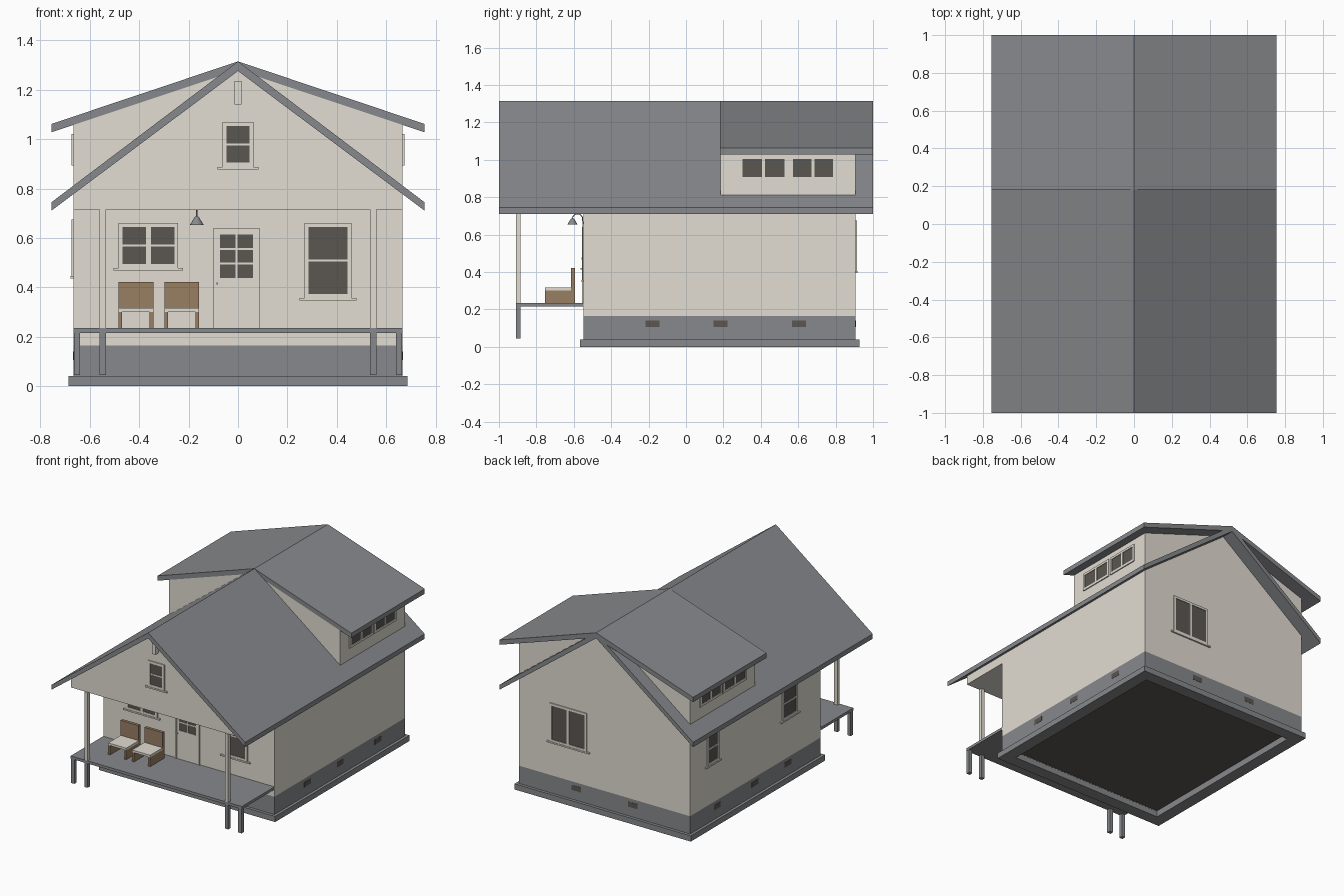
import bpy, bmesh, math
from mathutils import Matrix, Vector

if "Cube" in bpy.data.objects:
    bpy.data.objects.remove(bpy.data.objects["Cube"])


def material(name, rgb):
    m = bpy.data.materials.new(name)
    lin = [((c / 255 + 0.055) / 1.055) ** 2.4 for c in rgb]
    m.diffuse_color = (*lin, 1)
    m.use_nodes = True
    m.node_tree.nodes["Principled BSDF"].inputs["Base Color"].default_value = m.diffuse_color
    return m


CREAM = material("cream siding", (226, 221, 210))
GREY = material("slate grey", (135, 137, 140))
DARK = material("dark glass", (91, 87, 82))
WOOD = material("brown wood", (153, 126, 99))


def finish(name, bm, mat):
    bmesh.ops.recalc_face_normals(bm, faces=bm.faces)
    me = bpy.data.meshes.new(name)
    bm.to_mesh(me)
    bm.free()
    me.materials.append(mat)
    ob = bpy.data.objects.new(name, me)
    bpy.context.collection.objects.link(ob)
    return ob


def boxes(name, mat, items, matrix=Matrix()):
    """Each item is (x0, x1, y0, y1, z0, z1)."""
    bm = bmesh.new()
    for x0, x1, y0, y1, z0, z1 in items:
        size = Matrix.Diagonal((x1 - x0, y1 - y0, z1 - z0, 1))
        mid = Vector(((x0 + x1) / 2, (y0 + y1) / 2, (z0 + z1) / 2))
        bmesh.ops.create_cube(bm, size=1, matrix=matrix @ Matrix.Translation(mid) @ size)
    return finish(name, bm, mat)


def prism(name, mat, pts, y0, y1):
    """Extrude an x-z profile along y."""
    bm = bmesh.new()
    f = bm.faces.new([bm.verts.new((x, y0, z)) for x, z in pts])
    r = bmesh.ops.extrude_face_region(bm, geom=[f])
    bmesh.ops.translate(bm, vec=(0, y1 - y0, 0),
                        verts=[v for v in r["geom"] if isinstance(v, bmesh.types.BMVert)])
    return finish(name, bm, mat)


def ring(x, y0, y1, w, z0, z1):
    return [(-x, x, y0, y0 + w, z0, z1), (-x, x, y1 - w, y1, z0, z1),
            (-x, -x + w, y0 + w, y1 - w, z0, z1), (x - w, x, y0 + w, y1 - w, z0, z1)]


W, BACK, FRONT, PORCH = 0.667, 0.907, -0.547, -0.91

# foundation
boxes("footing", GREY, ring(0.687, -0.568, 0.928, 0.085, 0, 0.04))
boxes("foundation_wall", GREY, ring(W, FRONT, BACK, 0.065, 0.04, 0.165))
boxes("crawl_space_ceiling", DARK, [(-0.62, 0.62, FRONT + 0.04, BACK - 0.04, 0.045, 0.053)])

# house body, upper gable over the porch, and dormer
boxes("lower_walls", CREAM, [(-W, W, FRONT, BACK, 0.165, 0.715)])
prism("upper_gable_walls", CREAM,
      [(-W, 0.715), (W, 0.715), (W, 0.793), (0, 1.295), (-W, 0.793)], PORCH + 0.005, BACK)
prism("dormer_walls", CREAM,
      [(-W, 0.76), (W, 0.76), (W, 1.07), (0, 1.295), (-W, 1.07)], 0.185, BACK)


# roofs
def roof(name, y0, y1, eave, t):
    x, top = 0.755, 1.315
    prism(name, GREY, [(-x, eave), (0, top), (x, eave), (x, eave - 0.034), (0, top - t), (-x, eave - 0.034)],
          y0, y1)


roof("main_roof", -1, 1, 0.745, 0.039)
roof("dormer_roof", 0.183, 1, 1.062, 0.035)
boxes("gable_bracket", CREAM, [(-0.014, 0.014, -0.94, PORCH + 0.01, 1.14, 1.235)])

# porch
boxes("porch_deck", GREY, [(-W, W, PORCH, FRONT, 0.216, 0.235)])
boxes("porch_legs", GREY, [(a, a + 0.026, PORCH, PORCH + 0.026, 0.045, 0.216)
                           for a in (-0.665, -0.561, 0.535, 0.639)])
boxes("porch_posts", CREAM, [(a, a + 0.026, PORCH, PORCH + 0.026, 0.235, 0.716)
                             for a in (-0.561, 0.535)])


# windows: local x runs along the wall, -y points outwards
def wall_matrix(side, offset):
    angle = {"front": 0, "right": 90, "back": 180, "left": 270}[side]
    return Matrix.Rotation(math.radians(angle), 4, "Z") @ Matrix.Translation((0, -offset, 0))


def window(name, side, offset, u0, u1, z0, z1, cols, rows, gu=0.01, m=0.016, sill=True):
    mat = wall_matrix(side, offset)
    d, g = -0.007, 0.009
    bars = [(u0, u0 + m, d, 0.002, z0, z1), (u1 - m, u1, d, 0.002, z0, z1),
            (u0 + m, u1 - m, d, 0.002, z0, z0 + m), (u0 + m, u1 - m, d, 0.002, z1 - m, z1)]
    for i in range(1, cols):
        c = u0 + m + (u1 - u0 - 2 * m) * i / cols
        bars.append((c - gu / 2, c + gu / 2, d, 0.002, z0 + m, z1 - m))
    for i in range(1, rows):
        c = z0 + m + (z1 - z0 - 2 * m) * i / rows
        bars.append((u0 + m, u1 - m, d + 0.001, 0.002, c - g / 2, c + g / 2))
    if sill:
        bars.append((u0 - 0.02, u1 + 0.02, -0.011, 0.002, z0 - 0.01, z0))
    boxes(name + "_frame", CREAM, bars, mat)
    boxes(name + "_glass", DARK, [(u0 + m, u1 - m, -0.003, 0.002, z0 + m, z1 - m)], mat)


window("double_front_window", "front", -FRONT, -0.484, -0.242, 0.478, 0.66, 2, 2, 0.02)
window("tall_front_window", "front", -FRONT, 0.27, 0.46, 0.357, 0.66, 1, 2)
window("gable_window", "front", -PORCH - 0.005, -0.063, 0.063, 0.888, 1.07, 1, 2, m=0.017)
window("back_window", "back", BACK, -0.425, -0.135, 0.405, 0.675, 2, 1, 0.02)
window("small_left_window", "left", W, -0.72, -0.59, 0.445, 0.675, 1, 2)
window("left_window", "left", W, 0.115, 0.285, 0.445, 0.675, 1, 2)
for side, s in (("right", 1), ("left", -1)):
    for i, (a, b) in enumerate(((0.285, 0.543), (0.557, 0.802))):
        u0, u1 = sorted((a * s, b * s))
        window(f"{side}_dormer_window_{i + 1}", side, W, u0, u1, 0.893, 1.02, 2, 1, 0.016, sill=False)

# front door
window("door_light", "front", -FRONT, -0.089, 0.076, 0.422, 0.63, 2, 3, 0.008, sill=False)
boxes("door_panel", CREAM, [(-0.089, 0.076, FRONT - 0.005, FRONT, 0.235, 0.422)])
boxes("door_trim", CREAM, [(-0.1, -0.089, FRONT - 0.01, FRONT, 0.235, 0.64),
                           (0.076, 0.087, FRONT - 0.01, FRONT, 0.235, 0.64),
                           (-0.089, 0.076, FRONT - 0.01, FRONT, 0.63, 0.64)])
boxes("door_knob", CREAM, [(-0.088, -0.08, FRONT - 0.016, FRONT, 0.412, 0.42)])

# foundation vents
for side, offset, spots in (("right", W, (-0.18, 0.185, 0.605)), ("left", W, (0.18, -0.185, -0.605)),
                            ("back", BACK, (-0.22, 0.22))):
    boxes(side + "_vents", DARK, [(u - 0.037, u + 0.037, -0.0015, 0.002, 0.105, 0.14) for u in spots],
          wall_matrix(side, offset))

# porch chairs
for i, x in enumerate((-0.484, -0.298)):
    r = x + 0.141
    boxes(f"chair_{i + 1}_frame", WOOD, [
        (x, x + 0.015, -0.754, -0.594, 0.235, 0.3), (r - 0.015, r, -0.754, -0.594, 0.235, 0.3),
        (x, r, -0.615, -0.594, 0.3, 0.422)])
    boxes(f"chair_{i + 1}_seat", CREAM, [(x, r, -0.754, -0.615, 0.3, 0.316)])

# gooseneck porch lamp
LX, LY = -0.167, -0.607
cu = bpy.data.curves.new("lamp_arm", "CURVE")
cu.dimensions = "3D"
cu.bevel_depth = 0.003
cu.bevel_resolution = 1
cu.use_fill_caps = True
sp = cu.splines.new("POLY")
path = [(FRONT, 0.652), (FRONT - 0.005, 0.67)]
path += [(-0.58 + 0.027 * math.cos(t * math.pi / 8), 0.685 + 0.026 * math.sin(t * math.pi / 8))
         for t in range(9)]
sp.points.add(len(path) - 1)
for p, (y, z) in zip(sp.points, path):
    p.co = (LX, y, z, 1)
cu.materials.append(GREY)
bpy.context.collection.objects.link(bpy.data.objects.new("lamp_arm", cu))
bm = bmesh.new()
bmesh.ops.create_cone(bm, cap_ends=True, segments=16, radius1=0.028, radius2=0.007, depth=0.034,
                      matrix=Matrix.Translation((LX, LY, 0.67)))
finish("lamp_shade", bm, GREY)
